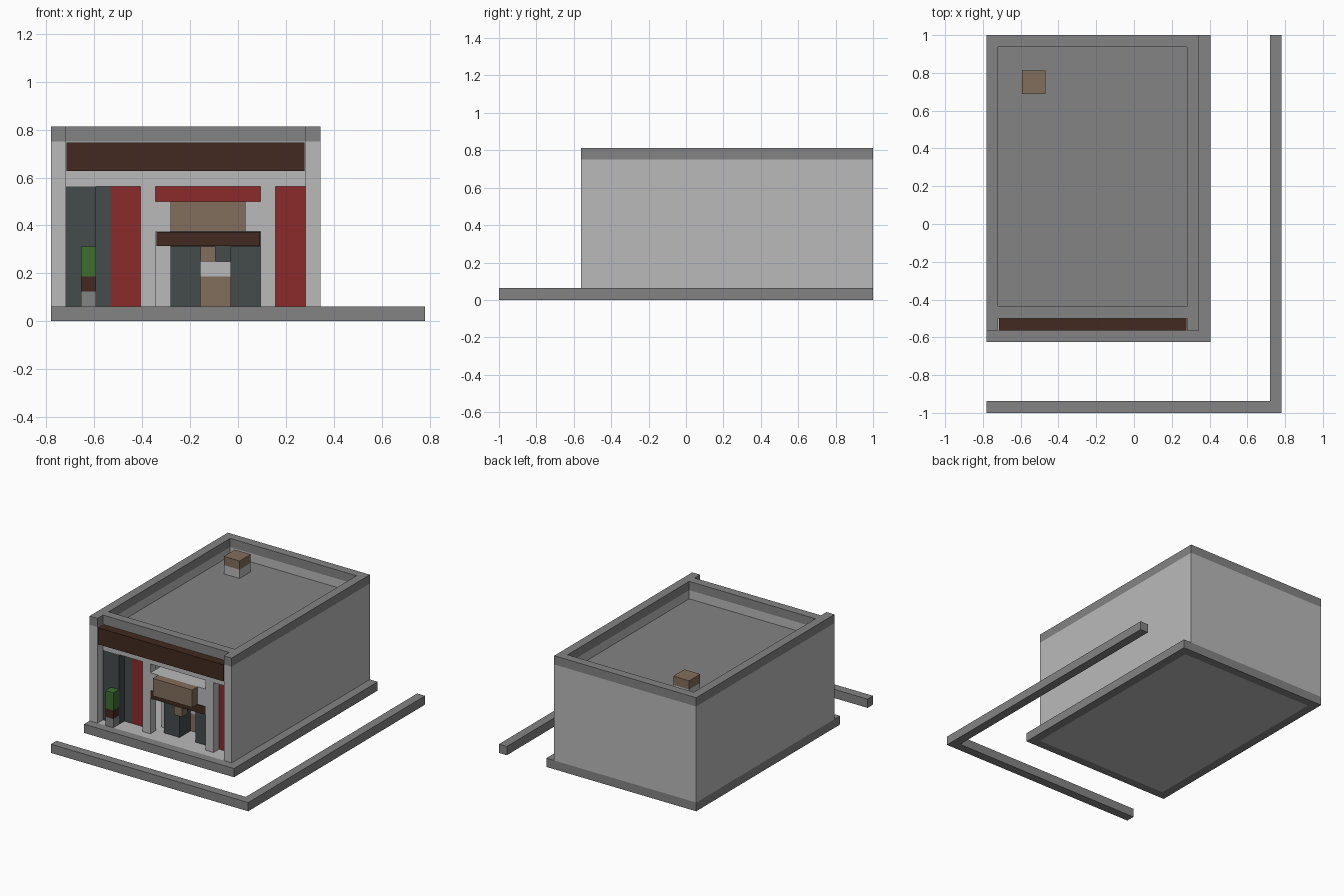
import bpy

if "Cube" in bpy.data.objects:
    bpy.data.objects.remove(bpy.data.objects["Cube"], do_unlink=True)

BLOCK = 1 / 16  # everything sits on a block grid


def material(name, r, g, b):
    m = bpy.data.materials.new(name)
    m.use_nodes = True
    m.diffuse_color = (r, g, b, 1)
    m.node_tree.nodes["Principled BSDF"].inputs["Base Color"].default_value = (r, g, b, 1)
    return m


stone = material("mid grey stone", .23, .23, .23)
plaster = material("light grey plaster", .49, .49, .49)
slate = material("dark slate", .06, .07, .071)
red = material("red", .26, .024, .024)
dark_wood = material("dark wood", .054, .023, .014)
wood = material("tan wood", .223, .156, .107)
leaf = material("leaf green", .045, .162, .026)


def box(name, mat, x, y, z, shrink=0):
    """Box spanning block ranges x, y, z; shrink pulls in the x and z faces."""
    inset = (shrink, 0, shrink)
    lo = [a + s for (a, _), s in zip((x, y, z), inset)]
    hi = [b - s for (_, b), s in zip((x, y, z), inset)]
    verts = [((px - 12.5) * BLOCK, (py - 16) * BLOCK, pz * BLOCK)
             for px in (lo[0], hi[0]) for py in (lo[1], hi[1]) for pz in (lo[2], hi[2])]
    faces = [(0, 1, 3, 2), (4, 6, 7, 5), (0, 4, 5, 1),
             (2, 3, 7, 6), (0, 2, 6, 4), (1, 5, 7, 3)]
    mesh = bpy.data.meshes.new(name)
    mesh.from_pydata(verts, [], faces)
    mesh.materials.append(mat)
    obj = bpy.data.objects.new(name, mesh)
    bpy.context.scene.collection.objects.link(obj)
    return obj


# Kerb along the front and the left of the plot
box("kerb_front", stone, (0, 25), (0, 1), (0, 1))
box("kerb_side", stone, (24, 25), (1, 32), (0, 1))

# Plinth ring around the floor
box("plinth_front", stone, (0, 19), (6, 7), (0, 1))
box("plinth_back", stone, (0, 19), (31, 32), (0, 1))
box("plinth_right", stone, (0, 1), (7, 31), (0, 1))
box("plinth_left", stone, (18, 19), (7, 31), (0, 1))
box("floor", plaster, (1, 18), (7, 31), (0, 1))

# Side walls with their coping, then back wall, roof and front header
for side, x in (("right", 0), ("left", 17)):
    box("wall_" + side, plaster, (x, x + 1), (7, 32), (1, 12))
    box("coping_" + side, stone, (x, x + 1), (7, 32), (12, 13))
box("wall_back", plaster, (1, 17), (31, 32), (1, 12))
box("coping_back", stone, (1, 17), (31, 32), (12, 13))
box("header", plaster, (1, 17), (8, 9), (9, 12))
box("coping_front", stone, (1, 17), (8, 9), (12, 13))
box("roof", stone, (1, 17), (9, 31), (10, 11))
box("sign_board", dark_wood, (1, 17), (7, 8), (10, 12), .05)

# Chimney
box("chimney_base", plaster, (3, 5), (27, 29), (11, 12))
box("chimney_cap", wood, (3, 5), (27, 29), (12, 13))

# Shop front: posts and red panels
for side, post, panel in (("right", 6, 4), ("left", 14, 15)):
    box("post_" + side, plaster, (post, post + 1), (8, 9), (1, 9))
    box("red_panel_" + side, red, (panel, panel + 2), (9, 10), (1, 9))
box("door_front", slate, (1, 3), (8, 10), (1, 9))
box("door_edge", slate, (3, 4), (9, 10), (1, 9))

# Canopy between the posts
box("canopy_wall", plaster, (7, 14), (8, 11), (6, 8))
box("red_strip", red, (7, 14), (11, 12), (8, 9))
box("canopy_board", wood, (8, 13), (7, 8), (6, 8))
box("shelf", dark_wood, (7, 14), (8, 9), (5, 6), .04)
box("hanging_bracket", wood, (10, 11), (8, 9), (4, 5))

# Recess below the canopy
box("recess_jamb", plaster, (7, 8), (10, 11), (1, 6))
for side, x in (("right", 8), ("left", 12)):
    box("cabinet_" + side, slate, (x, x + 2), (9, 11), (1, 5))
box("counter", wood, (10, 12), (11, 12), (1, 3))
box("counter_top", plaster, (10, 12), (11, 12), (3, 4))
box("recess_back", slate, (8, 14), (12, 13), (1, 6))

# Potted plant
box("plant_stand", stone, (2, 3), (7, 8), (1, 2))
box("plant_pot", dark_wood, (2, 3), (7, 8), (2, 3))
box("plant_leaves", leaf, (2, 3), (7, 8), (3, 5))
